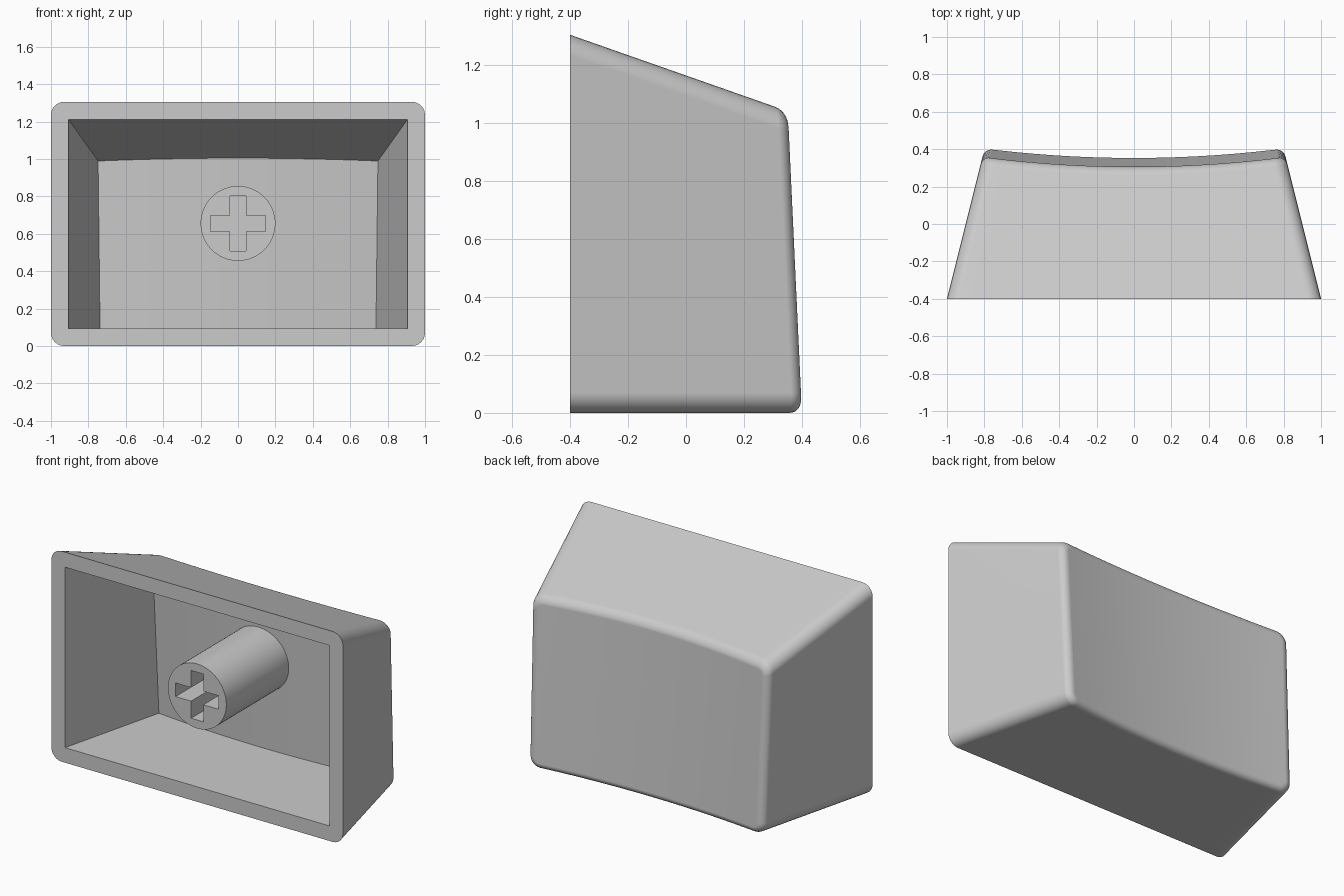
import bpy, bmesh
from math import sin, cos, pi, radians

if "Cube" in bpy.data.objects:
    bpy.data.objects.remove(bpy.data.objects["Cube"], do_unlink=True)

FRONT = -0.4
CORNER = 0.07      # radius of the four long edges
EDGE = 0.04        # radius around the dished face
COLUMNS = 24       # divisions across the dished face
STEPS = 6          # divisions of each rounding

plastic = bpy.data.materials.new("light_grey_plastic")
plastic.use_nodes = True
grey = (0.6, 0.6, 0.6, 1)
plastic.diffuse_color = grey
plastic.node_tree.nodes["Principled BSDF"].inputs["Base Color"].default_value = grey


def finish(bm, name):
    bmesh.ops.remove_doubles(bm, verts=bm.verts, dist=1e-5)
    bmesh.ops.recalc_face_normals(bm, faces=bm.faces)
    mesh = bpy.data.meshes.new(name)
    bm.to_mesh(mesh)
    bm.free()
    mesh.materials.append(plastic)
    obj = bpy.data.objects.new(name, mesh)
    bpy.context.collection.objects.link(obj)
    bpy.ops.object.select_all(action="DESELECT")
    obj.select_set(True)
    bpy.context.view_layer.objects.active = obj
    bpy.ops.object.shade_smooth_by_angle(angle=radians(35))
    return obj


def bridge(bm, a, b):
    for i in range(len(a)):
        j = (i + 1) % len(a)
        bm.faces.new((a[i], a[j], b[j], b[i]))


def dish(x, z):
    """Depth of the tilted, cylindrically dished face."""
    return 0.405 - 0.05 * z / 1.04 - 0.05 * (1 - (x / 0.8) ** 2)


def half_outline(radius):
    """Lower half, left to right: (side, x offset, z offset) from the walls."""
    turns = [i / STEPS * pi / 2 for i in range(STEPS + 1)]
    left = [(0, radius * (1 - cos(t)), radius * (1 - sin(t))) for t in turns]
    middle = [(i / COLUMNS, radius * (1 - 2 * i / COLUMNS), 0) for i in range(1, COLUMNS)]
    right = [(1, -dx, dz) for _, dx, dz in reversed(left)]
    return left + middle + right


def ring(bm, radius, wall, back=None, inset=0.0):
    """Section of the tapering body; back is the distance from the dished face."""
    outline = half_outline(radius)
    points = [(p, False) for p in outline] + [(p, True) for p in reversed(outline)]
    verts = []
    for (side, dx, dz), upper in points:
        y = FRONT
        for _ in range(5):
            half = 1 - 0.25 * (y - FRONT) - wall - inset
            top = 1.305 - 0.351 * (y - FRONT) - wall - inset
            x = half * (2 * side - 1) + dx
            z = top - dz if upper else wall + inset + dz
            if back is not None:
                y = dish(x, z) - back
        verts.append(bm.verts.new((x, y, z)))
    return verts


def cap(bm, loop):
    n = len(loop)
    for i in range(n // 2 - 1):
        bm.faces.new((loop[i], loop[i + 1], loop[n - 2 - i], loop[n - 1 - i]))


# Hollow cap: outer skin, rounded dished face, flat rim and inner cavity
bm = bmesh.new()
rim = ring(bm, CORNER, 0)
previous = rim
for i in range(STEPS + 1):
    a = i / STEPS * pi / 2
    loop = ring(bm, CORNER - EDGE * (1 - cos(a)), 0, EDGE * (1 - sin(a)), EDGE * (1 - cos(a)))
    bridge(bm, previous, loop)
    previous = loop
cap(bm, previous)
opening = ring(bm, 0, 0.093)
bridge(bm, rim, opening)
cavity_end = ring(bm, 0, 0.093, 0.115)
bridge(bm, opening, cavity_end)
cap(bm, cavity_end)
shell = finish(bm, "cap_shell")
normals = shell.modifiers.new("even_shading", "WEIGHTED_NORMAL")
normals.keep_sharp = True

# Round stem with a cross-shaped socket, flush with the rim
STEM_Z, STEM_R, SIDES = 0.655, 0.2, 64
LONG, THIN = 0.148, 0.042
quarter = [(LONG, -THIN), (LONG, THIN), (THIN, THIN)]
cross = []
for _ in range(4):
    cross += quarter
    quarter = [(-v, u) for u, v in quarter]
circle = [(STEM_R * cos(2 * pi * i / SIDES), STEM_R * sin(2 * pi * i / SIDES)) for i in range(SIDES)]

bm = bmesh.new()


def place(points, y):
    return [bm.verts.new((u, y, STEM_Z + v)) for u, v in points]


edges = []
for points, end in ((circle, 0.26), (cross, 0.03)):
    near, far = place(points, FRONT), place(points, end)
    bridge(bm, near, far)
    bm.faces.new(far)
    edges += [bm.edges.get((near[i - 1], near[i])) for i in range(len(near))]
bmesh.ops.triangle_fill(bm, edges=edges, use_beauty=True)
finish(bm, "stem")
